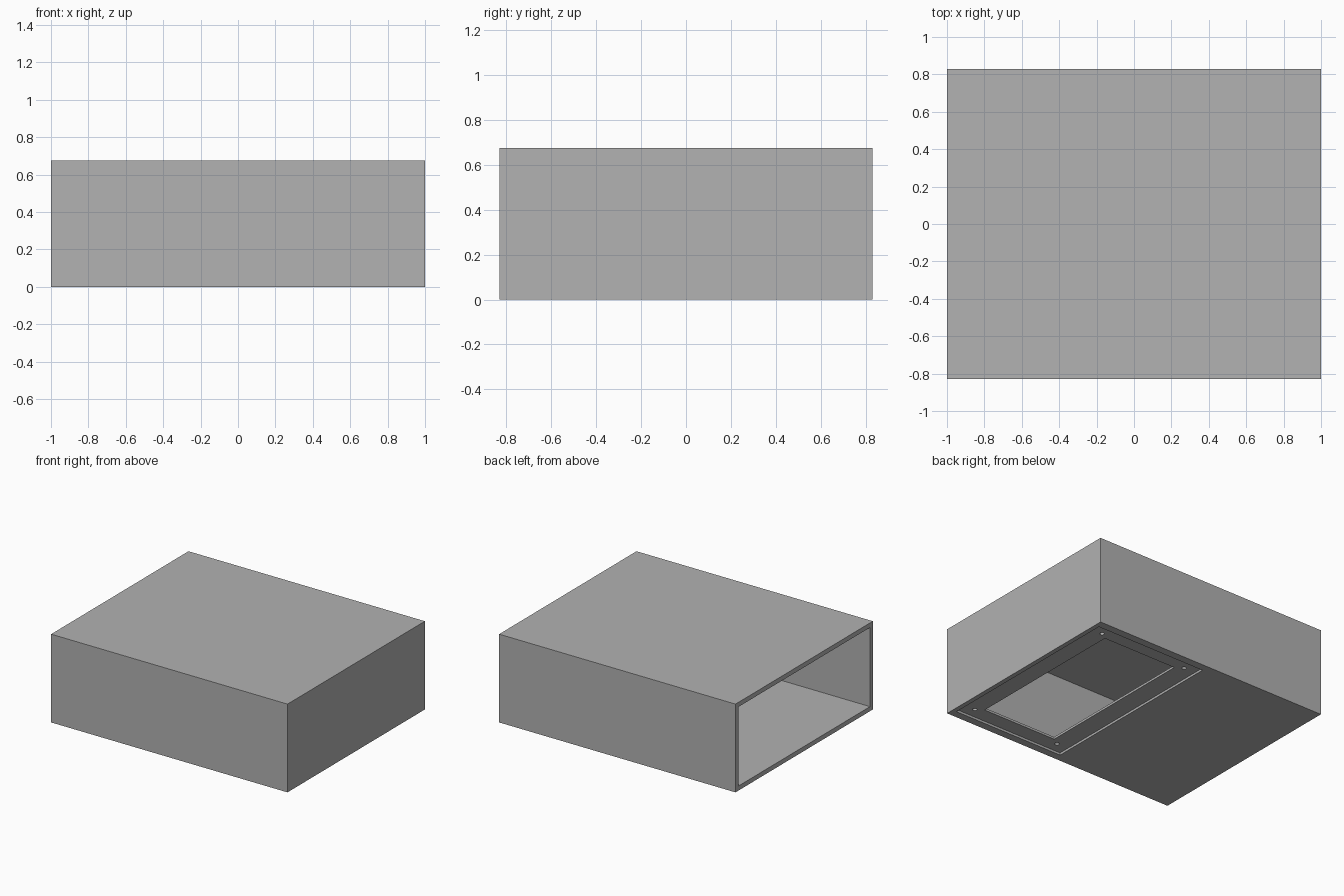
import bpy

if "Cube" in bpy.data.objects:
    bpy.data.objects.remove(bpy.data.objects["Cube"], do_unlink=True)

WIDTH, DEPTH, HEIGHT, WALL = 2.0, 1.66, 0.675, 0.035
PANEL_X = 0.495          # centre of the bottom hatch

grey = bpy.data.materials.new("plain grey")
grey.use_nodes = True
grey.diffuse_color = (0.445, 0.445, 0.445, 1)
grey.node_tree.nodes["Principled BSDF"].inputs["Base Color"].default_value = grey.diffuse_color


def box(name, low, high):
    """Axis-aligned box between two corners."""
    centre = [(a + b) / 2 for a, b in zip(low, high)]
    bpy.ops.mesh.primitive_cube_add(size=1, location=centre)
    obj = bpy.context.object
    obj.name = name
    obj.scale = [b - a for a, b in zip(low, high)]
    bpy.ops.object.transform_apply(location=True, rotation=False, scale=True)
    return obj


def cut(target, cutter):
    """Subtract the cutter from the target and discard it."""
    cutter.hide_render = True
    mod = target.modifiers.new("cut", 'BOOLEAN')
    mod.operation = 'DIFFERENCE'
    mod.solver = 'EXACT'
    mod.object = cutter
    bpy.context.view_layer.objects.active = target
    bpy.ops.object.modifier_apply(modifier=mod.name)
    bpy.data.objects.remove(cutter, do_unlink=True)


def hatch(name, half_x, half_y, top):
    """Rectangular cutter through the underside."""
    return box(name, (PANEL_X - half_x, -half_y, -0.1), (PANEL_X + half_x, half_y, top))


# Outer casing
casing = box("casing", (-WIDTH / 2, -DEPTH / 2, 0), (WIDTH / 2, DEPTH / 2, HEIGHT))
casing.data.materials.append(grey)

# Hollow interior, open at one end
cut(casing, box("interior_cutter",
                (-WIDTH / 2 - 0.1, WALL - DEPTH / 2, WALL),
                (WIDTH / 2 - WALL, DEPTH / 2 - WALL, HEIGHT - WALL)))

# Shallow recess in the underside, with a window through the floor
cut(casing, hatch("recess_cutter", 0.47, 0.77, WALL / 2))
cut(casing, hatch("window_cutter", 0.315, 0.65, 0.1))

# Screw holes at the recess corners
for sx in (-1, 1):
    for sy in (-1, 1):
        bpy.ops.mesh.primitive_cylinder_add(
            vertices=24, radius=0.016, depth=0.2,
            location=(PANEL_X + sx * 0.372, sy * 0.688, 0))
        cut(casing, bpy.context.object)
